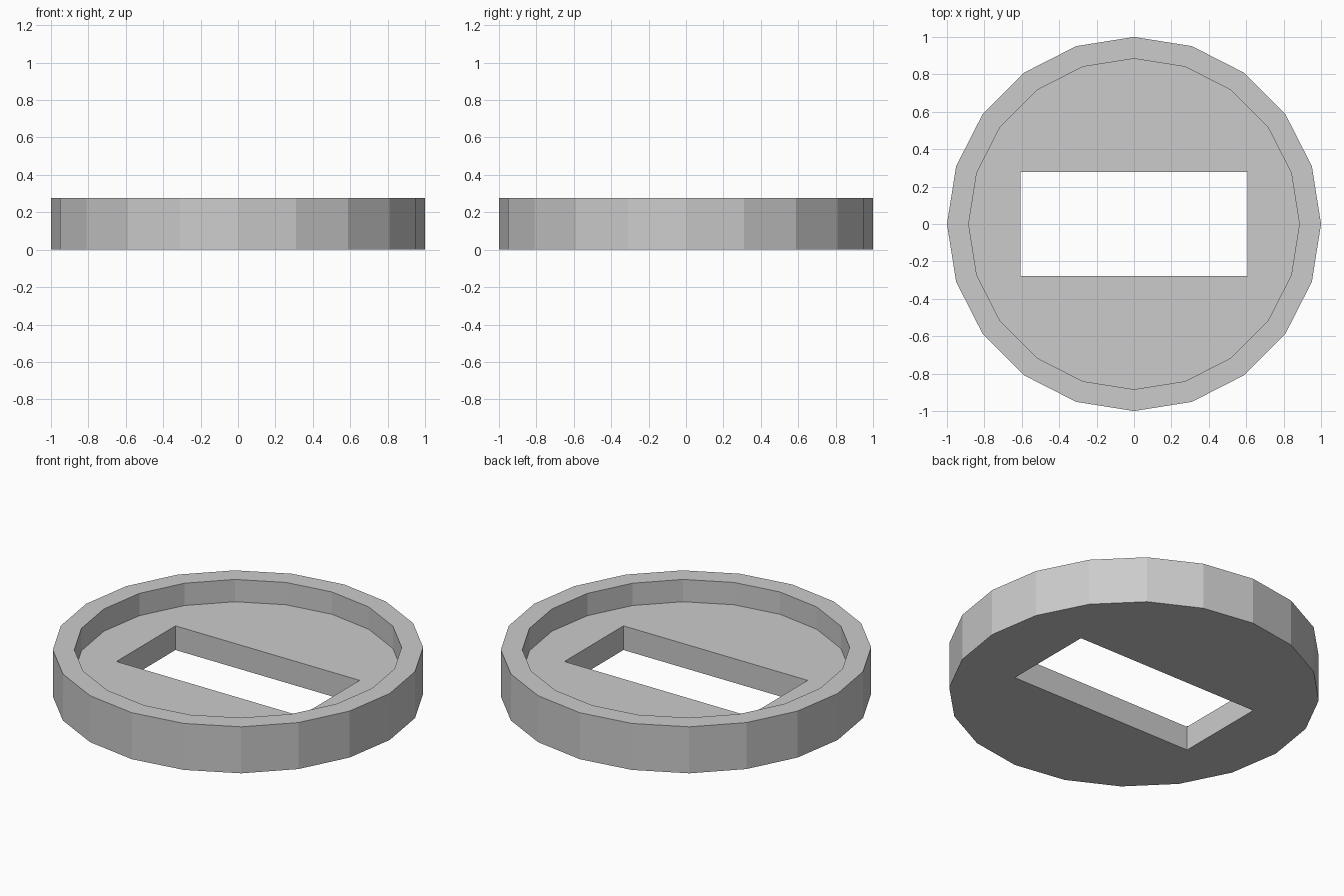
import bpy

if "Cube" in bpy.data.objects:
    bpy.data.objects.remove(bpy.data.objects["Cube"])

SIDES = 20
HEIGHT, FLOOR = 0.277, 0.144
OUTER_R, INNER_R = 1.0, 0.884
SLOT_X, SLOT_Y = 1.214, 0.556


def disc(name, radius, z0, z1):
    bpy.ops.mesh.primitive_cylinder_add(vertices=SIDES, radius=radius,
                                        depth=z1 - z0, location=(0, 0, (z0 + z1) / 2))
    obj = bpy.context.object
    obj.name = name
    return obj


def cut(target, cutter):
    mod = target.modifiers.new(cutter.name, 'BOOLEAN')
    mod.operation = 'DIFFERENCE'
    mod.solver = 'EXACT'
    mod.object = cutter
    cutter.hide_render = True
    cutter.hide_set(True)


# Round body with a raised rim
body = disc("round_tray", OUTER_R, 0, HEIGHT)

# Shallow recess inside the rim
recess = disc("recess_cutter", INNER_R, FLOOR, HEIGHT + 0.2)

# Rectangular slot through the floor
bpy.ops.mesh.primitive_cube_add(size=1, location=(0, 0, HEIGHT / 2))
slot = bpy.context.object
slot.name = "slot_cutter"
slot.scale = (SLOT_X, SLOT_Y, 1)

cut(body, recess)
cut(body, slot)

# Apply the cuts and remove the helpers
bpy.context.view_layer.objects.active = body
for mod in list(body.modifiers):
    bpy.ops.object.modifier_apply(modifier=mod.name)
for cutter in (recess, slot):
    bpy.data.objects.remove(cutter, do_unlink=True)
